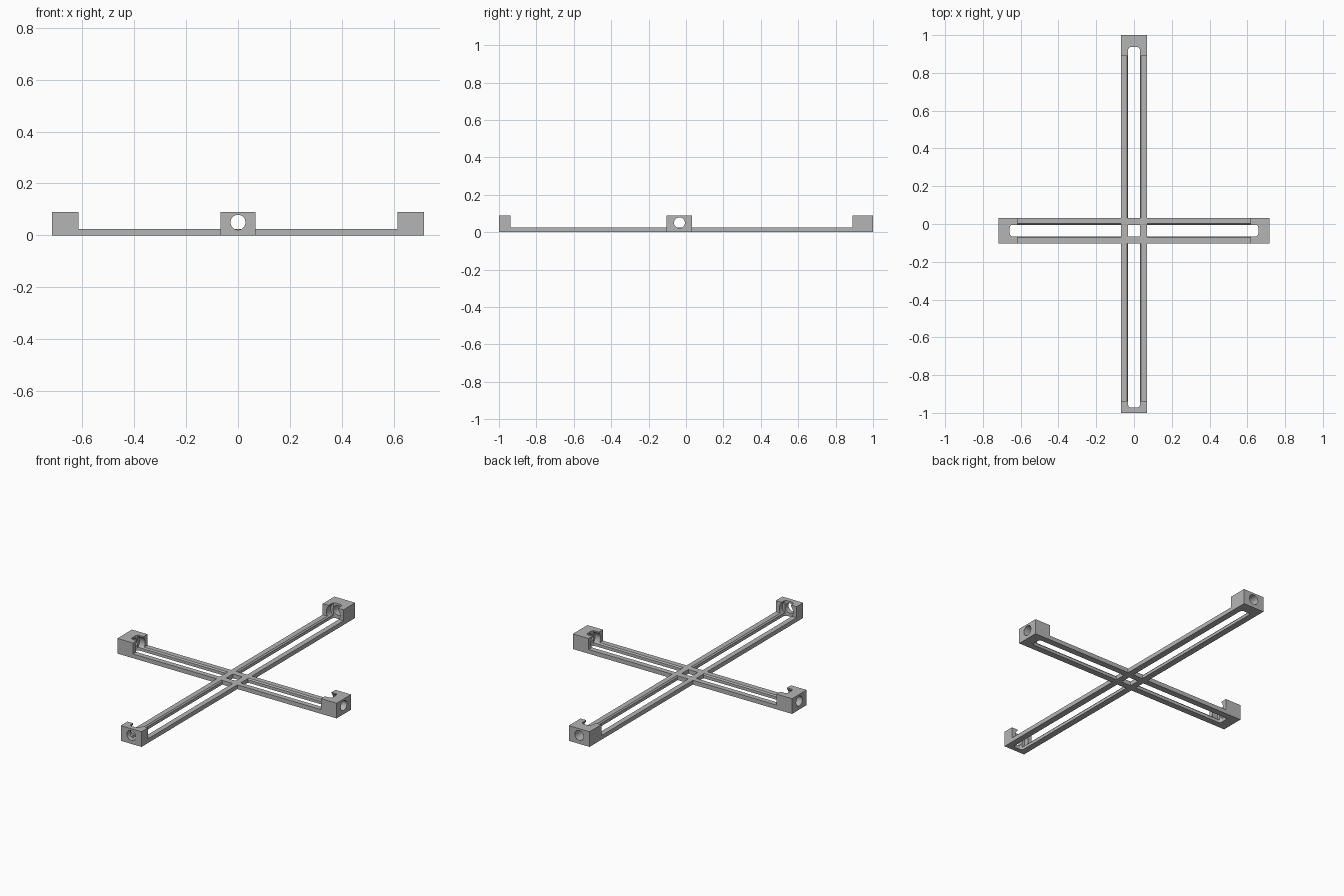
import bpy
import bmesh
import math
from mathutils import Matrix, Vector

if "Cube" in bpy.data.objects:
    bpy.data.objects.remove(bpy.data.objects["Cube"], do_unlink=True)

CENTRE = Vector((0, -0.035, 0))   # where the arms cross
HALF = 0.068                      # half width of an arm
RAIL = 0.025                      # rail height
BLOCK = 0.09                      # end block height
SLOT = 0.031                      # half width of the slots
AXIS = 0.05                       # height of the rod axis

grey = bpy.data.materials.new("plain grey")
grey.use_nodes = True
colour = (0.46, 0.46, 0.46, 1)
grey.diffuse_color = colour
grey.node_tree.nodes["Principled BSDF"].inputs["Base Color"].default_value = colour


def make(name, bm):
    bmesh.ops.recalc_face_normals(bm, faces=bm.faces)
    mesh = bpy.data.meshes.new(name)
    bm.to_mesh(mesh)
    bm.free()
    mesh.materials.append(grey)
    ob = bpy.data.objects.new(name, mesh)
    bpy.context.collection.objects.link(ob)
    return ob


def prism(name, points, direction):
    bm = bmesh.new()
    face = bm.faces.new([bm.verts.new(p) for p in points])
    new = bmesh.ops.extrude_face_region(bm, geom=[face])["geom"]
    verts = [v for v in new if isinstance(v, bmesh.types.BMVert)]
    bmesh.ops.translate(bm, verts=verts, vec=direction)
    return make(name, bm)


def rod(name, x0, x1, radius):
    bm = bmesh.new()
    place = Matrix.Translation(((x0 + x1) / 2, 0, AXIS)) @ Matrix.Rotation(math.pi / 2, 4, "Y")
    bmesh.ops.create_cone(bm, cap_ends=True, segments=40, radius1=radius,
                          radius2=radius, depth=x1 - x0, matrix=place)
    return make(name, bm)


def slot_cutter(x0, x1, r=0.016):
    # Slot outline with a square start and a rounded far end
    pts = [(x0, -SLOT, -0.1)]
    for sign in (-1, 1):
        for i in range(7):
            a = math.radians(15 * i if sign < 0 else 90 - 15 * i)
            pts.append((x1 - r + r * math.sin(a),
                        sign * (SLOT - r + r * math.cos(a)), -0.1))
    pts.append((x0, SLOT, -0.1))
    return prism("slot_cutter", pts, (0, 0, 0.3))


def cut(ob, cutter):
    mod = ob.modifiers.new("cut", "BOOLEAN")
    mod.operation = "DIFFERENCE"
    mod.solver = "EXACT"
    mod.object = cutter
    bpy.context.view_layer.objects.active = ob
    bpy.ops.object.modifier_apply(modifier=mod.name)
    bpy.data.objects.remove(cutter, do_unlink=True)


def arm(name, angle, length, block, slot_end):
    # Side profile of the rail and its end block
    side = [(HALF, 0), (length, 0), (length, BLOCK), (length - block, BLOCK),
            (length - block, RAIL), (HALF, RAIL)]
    ob = prism(name, [(x, -HALF, z) for x, z in side], (0, 2 * HALF, 0))
    # Slot, round channel and end hole
    cut(ob, slot_cutter(0.05, slot_end))
    cut(ob, rod("channel_cutter", 0.04, slot_end - 0.006, 0.045))
    cut(ob, rod("hole_cutter", slot_end - 0.03, length + 0.05, 0.029))
    ob.data.transform(Matrix.Translation(CENTRE) @ Matrix.Rotation(math.radians(angle), 4, "Z"))
    bpy.ops.object.select_all(action="DESELECT")
    ob.select_set(True)
    bpy.context.view_layer.objects.active = ob
    bpy.ops.object.shade_smooth_by_angle(angle=math.radians(30))


arm("left_arm", 0, 0.718, 0.102, 0.658)
arm("back_arm", 90, 1.035, 0.11, 0.972)
arm("right_arm", 180, 0.718, 0.102, 0.658)
arm("front_arm", 270, 0.965, 0.062, 0.937)

# Square frame where the rails cross
def square(s, z):
    return [(-s, -s, z), (s, -s, z), (s, s, z), (-s, s, z)]


hub = prism("crossing_frame", square(HALF, 0), (0, 0, RAIL))
cut(hub, prism("frame_cutter", square(SLOT, -0.1), (0, 0, 0.3)))
hub.data.transform(Matrix.Translation(CENTRE))
